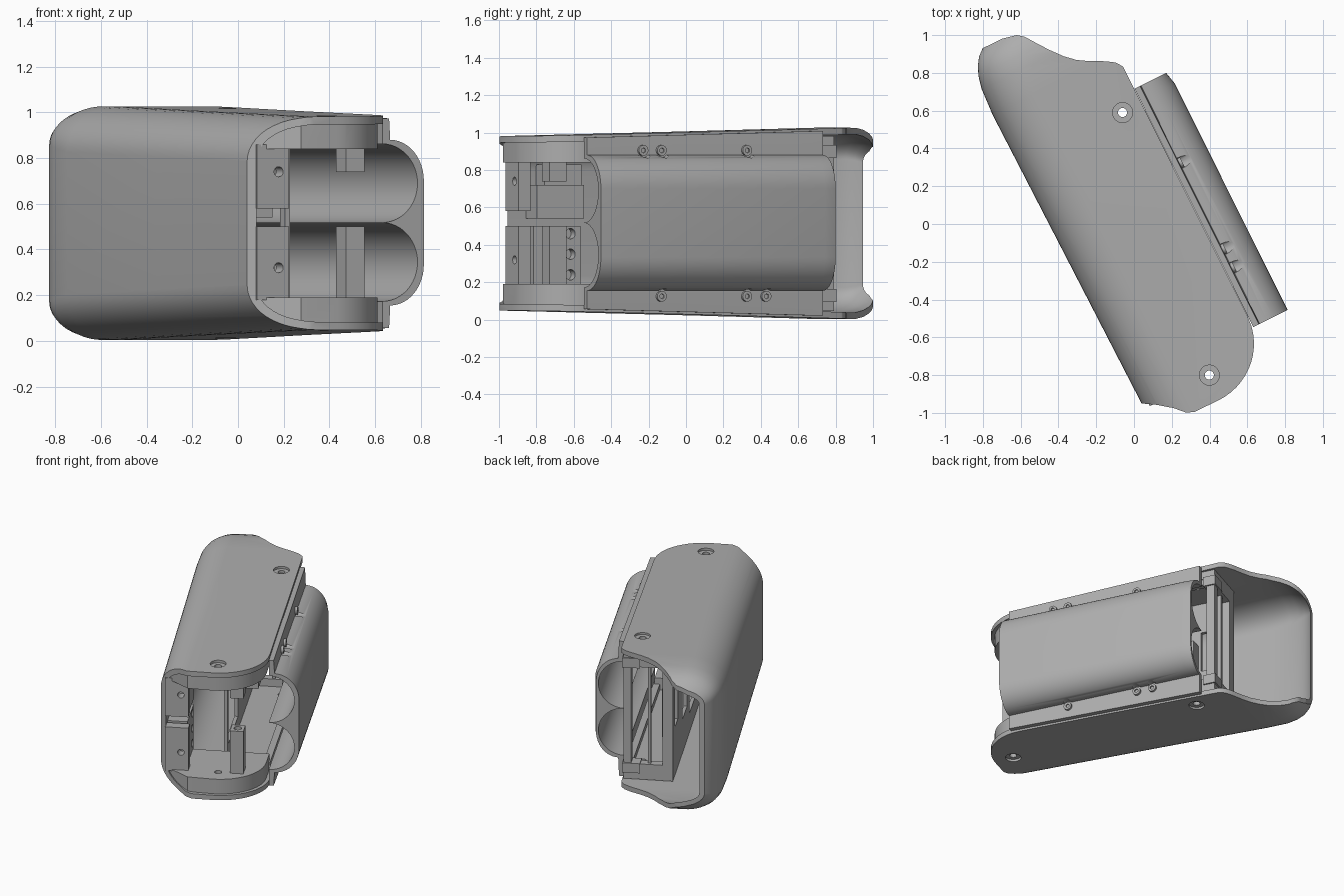
import bpy, bmesh, math
from mathutils import Matrix, Vector

if "Cube" in bpy.data.objects:
    bpy.data.objects.remove(bpy.data.objects["Cube"])

TURN = Matrix.Rotation(math.radians(26.5), 4, 'Z')
MID = 0.515

grey = bpy.data.materials.new("plain_grey")
grey.use_nodes = True
colour = (0.42, 0.42, 0.42, 1)
grey.diffuse_color = colour
grey.node_tree.nodes["Principled BSDF"].inputs["Base Color"].default_value = colour

parts = []


def make(name, rings, keep=True):
    """Solid skinned through a list of closed rings of equal length."""
    bm = bmesh.new()
    loops = [[bm.verts.new(p) for p in ring] for ring in rings]
    n = len(loops[0])
    for a, b in zip(loops, loops[1:]):
        for i in range(n):
            j = (i + 1) % n
            bm.faces.new((a[i], a[j], b[j], b[i]))
    bm.faces.new(loops[0])
    bm.faces.new(loops[-1])
    bmesh.ops.recalc_face_normals(bm, faces=bm.faces)
    mesh = bpy.data.meshes.new(name)
    bm.to_mesh(mesh)
    bm.free()
    ob = bpy.data.objects.new(name, mesh)
    bpy.context.collection.objects.link(ob)
    mesh.materials.append(grey)
    if keep:
        parts.append(ob)
    return ob


def slab(name, outline, z0, z1, keep=True):
    return make(name, [[(x, y, z) for x, y in outline] for z in (z0, z1)], keep)


def box(name, x0, x1, y0, y1, z0, z1, keep=True):
    return slab(name, [(x0, y0), (x1, y0), (x1, y1), (x0, y1)], z0, z1, keep)


def rod(name, centre, radius, length, axis, keep=True, sides=32):
    rot = Vector((0, 0, 1)).rotation_difference(Vector(axis)).to_matrix()
    rings = [[rot @ Vector((radius * math.cos(t), radius * math.sin(t), h)) + Vector(centre)
              for t in (2 * math.pi * i / sides for i in range(sides))]
             for h in (-length / 2, length / 2)]
    return make(name, rings, keep)


def combine(ob, tools, operation='DIFFERENCE'):
    """Apply booleans, then drop the tools."""
    for tool in tools:
        mod = ob.modifiers.new("cut", 'BOOLEAN')
        mod.operation, mod.solver, mod.object = operation, 'EXACT', tool
        bpy.context.view_layer.objects.active = ob
        bpy.ops.object.modifier_apply(modifier=mod.name)
        bpy.data.objects.remove(tool)


def arc(cx, cz, rx, rz, a0, a1, n=12):
    angles = [math.radians(a0 + (a1 - a0) * i / n) for i in range(n + 1)]
    return [(cx + rx * math.cos(t), cz + rz * math.sin(t)) for t in angles]


def half_height(y):
    return 0.49 + 0.025 * max(-1, min(1, y))


# Outer shell: a rounded C section, taller towards the rear, curling in at the tail
def section(y, left, drop, rx, rz, inset):
    h, x = half_height(y) - drop, left + rx
    rx, rz, zc = rx - inset, rz - inset, h - rz
    pts = ([(.32, h - inset)] + arc(x, zc, rx, rz, 90, 180)
           + arc(x, -zc, rx, rz, 180, 270) + [(.32, inset - h)])
    return [(px, y, pz + MID) for px, pz in pts]


def c_ring(*shape):
    return section(*shape, 0) + section(*shape, .035)[::-1]


shell = make("outer_shell", [c_ring(*shape) for shape in (
    (-1.1, -.385, 0, .25, .2), (0, -.4, 0, .25, .2), (.85, -.412, 0, .25, .2),
    (1.0, -.403, .004, .24, .18), (1.07, -.387, .015, .23, .16), (1.12, -.365, .032, .21, .14),
    (1.16, -.338, .058, .2, .12), (1.2, -.29, .095, .18, .1))])

# Plan outline with the rounded nose and the scooped tail
nose = arc(-.015, -.705, .335, .33, -10, -90)
outline = ([(-.6, -.868), (-.388, -.868), (-.32, -.91), (-.247, -.966), (-.2, -1.015), (-.16, -1.033)]
           + nose[::-1]
           + [(.33, -.6), (.33, .74), (.318, .775), (.295, .808), (.25, .838), (.17, .879), (.115, .913),
              (.064, .96), (.01, 1.025), (-.044, 1.1), (-.075, 1.145), (-.109, 1.172), (-.19, 1.19),
              (-.3, 1.19), (-.6, 1.19)])
combine(shell, [slab("trim", outline, -.5, 1.5, False)], 'INTERSECT')

# Screw holes with shallow round recesses
screws = [(0, -.894), (.209, .555)]


def screw_cutters(recess):
    cuts = []
    for x, y in screws:
        cuts.append(rod("hole", (x, y, MID), .024, 2, (0, 0, 1), False))
        if recess:
            for s in (-1, 1):
                z = MID + s * (half_height(y) + .04)
                cuts.append(rod("recess", (x, y, z), .053, .11, (0, 0, 1), False))
    return cuts


combine(shell, screw_cutters(True))

# Inner chassis: thick nose pads and thinner rails above and below
pad_plan = arc(-.015, -.705, .31, .305, 0, -90) + [(-.19, -1.0), (-.34, -.875), (-.34, -.56), (.295, -.56)]
for side, s in (("lower", -1), ("upper", 1)):
    def span(a, b):
        return sorted((MID + s * a, MID + s * b))
    pad = slab(side + "_nose_pad", pad_plan, *span(.325, .437))
    core = make("core", [section(y, -.39, 0, .25, .2, .03) for y in (-1.1, -.4)], False)
    combine(pad, [core], 'INTERSECT')
    combine(pad, screw_cutters(False))
    rail = box(side + "_rail", -.02, .31, -.57, .73, *span(.41, .468))
    combine(rail, screw_cutters(False))
    box(side + "_edge_strip", .26, .305, -.6, .73, *span(.37, .43))
    box(side + "_tail_block", .2, .32, .65, .74, *span(.35, .42))

# Inner side wall with windows, and the drilled columns at the nose
wall = box("inner_side_wall", -.02, .005, -.5, .7, .08, .95)
combine(wall, [box("window", -.1, .1, y0, y1, z0, z1, False)
               for y0, y1, z0, z1 in ((-.45, -.03, .2, .83), (.08, .3, .3, .7), (.5, .62, .4, .7))])
for name, z0, z1 in (("lower_nose_column", .18, .5), ("upper_nose_column", .58, .86)):
    column = box(name, -.355, -.2, -.9, -.83, z0, z1)
    combine(column, [rod("hole", (-.25, -.87, (z0 + z1) / 2 + .02 * (1 if z0 > .5 else -1)),
                         .022, .3, (0, 1, 0), False)])

# Drilled block and stepped block behind the columns
block = box("drilled_block", -.355, -.22, -.8, -.52, .18, .5)
combine(block, [rod("hole", (-.22, -.58, z), .028, .1, (1, 0, 0), False) for z in (.24, .35, .46)])
box("stepped_block", -.355, -.22, -.78, -.5, .54, .72)
box("stepped_block_top", -.355, -.25, -.72, -.5, .72, .83)

# Hollow standing post and its stub above
post = box("lower_post", .08, .17, -.9, -.8, .18, .5)
combine(post, [rod("hole", (.125, -.85, .45), .026, .25, (0, 0, 1), False)])
box("upper_post_stub", .08, .17, -.9, -.8, .74, .86)

# Frame across the tail opening with an upright strip, and a drilled block inside
frame = box("tail_frame", -.02, .31, .67, .73, .09, .94)
combine(frame, [box("window", .05, .26, .5, .9, .16, .87, False)])
box("tail_strip", .13, .15, .68, .71, .14, .89)
tail_block = box("tail_drilled_block", 0, .09, .31, .48, .25, .6)
combine(tail_block, [rod("hole", (.09, y, z), .024, .08, (1, 0, 0), False)
                     for y in (.35, .44) for z in (.31, .425, .54)])


# Side pod: flanged cover with a rounded bulge, twin bores inside
def pod_ring(y, tuck):
    k = half_height(y) - .012
    prof = ([(.322, MID - k), (.355, MID - k), (.36, .145)]
            + arc(.36, .335, .165 - tuck, .18, -90, 0) + arc(.36, .7, .165 - tuck, .18, 0, 90)
            + [(.36, .89), (.355, MID + k), (.322, MID + k)])
    return [(x, y, z) for x, z in prof]


pod = make("side_pod", [pod_ring(-.77, 0), pod_ring(.57, 0), pod_ring(.64, .016)])
bores = [rod("bore", (.322, -.06, z), .172, 2, (0, 1, 0), False, 48) for z in (.345, .69)]
combine(pod, bores)

# Small screws sunk in pockets on the pod flanges
for side, z, places in (("lower", .125, (-.33, .18, .295)), ("upper", .905, (-.44, -.33, .18))):
    for i, y in enumerate(places):
        combine(pod, [rod("pocket", (.44, y, z), .04, .16, (1, 0, 0), False)])
        boss = rod(f"{side}_pod_screw_{i + 1}", (.36, y, z), .028, .03, (1, 0, 0))
        combine(boss, [rod("socket", (.38, y, z), .014, .03, (1, 0, 0), False, 6)])

# Turn everything to its resting direction and smooth the curves
for ob in parts:
    ob.data.transform(TURN)
    bpy.ops.object.select_all(action='DESELECT')
    ob.select_set(True)
    bpy.context.view_layer.objects.active = ob
    bpy.ops.object.shade_smooth_by_angle(angle=math.radians(30))
